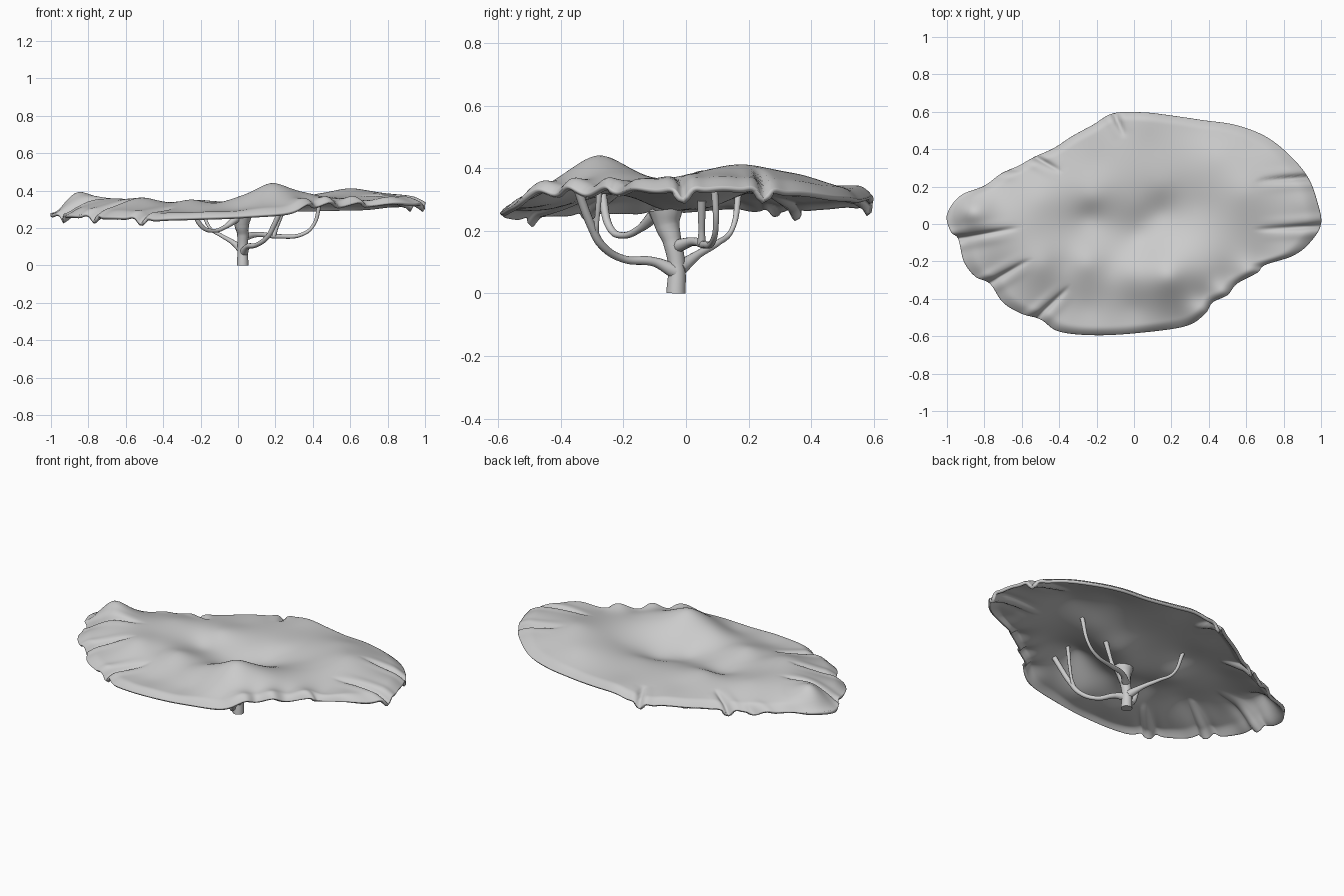
import bpy, bmesh, math
from mathutils import Vector

# Canopy rim: x, y, height
RIM = [(1, 0, .325), (.98, .12, .34), (.93, .25, .325), (.83, .37, .325), (.7, .47, .31),
       (.54, .53, .305), (.37, .555, .30), (.2, .58, .305), (.05, .597, .31), (-.11, .592, .28),
       (-.22, .53, .285), (-.33, .47, .28), (-.43, .405, .275), (-.53, .36, .265), (-.62, .31, .27),
       (-.71, .27, .27), (-.8, .205, .275), (-.93, .15, .285), (-1, .05, .28), (-.98, -.04, .27),
       (-.94, -.08, .265), (-.91, -.2, .27), (-.85, -.28, .265), (-.77, -.32, .26), (-.7, -.42, .26),
       (-.6, -.48, .255), (-.5, -.51, .245), (-.4, -.575, .25), (-.2, -.595, .255), (.05, -.58, .265),
       (.28, -.545, .285), (.38, -.48, .33), (.42, -.42, .315), (.5, -.38, .34), (.55, -.32, .315),
       (.66, -.26, .34), (.7, -.22, .32), (.85, -.17, .335), (.94, -.1, .33)]
# Canopy interior heights
HILLS = [(.18, -.28, .44), (.6, .17, .412), (.15, .06, .29), (.15, .2, .34), (-.25, .03, .295),
         (-.22, .14, .345), (.02, -.07, .285), (-.25, -.21, .352), (-.5, -.06, .35), (-.87, .07, .385),
         (-.5, .13, .35), (-.5, -.22, .36), (-.65, -.25, .325), (-.37, -.22, .335), (-.42, -.38, .30),
         (-.2, .33, .33), (.1, .42, .345), (.45, .36, .38), (.62, -.04, .37), (.4, -.24, .38),
         (.3, -.42, .36), (0, -.45, .305), (-.25, -.45, .285), (.85, .12, .38), (.35, .1, .345),
         (-.02, -.27, .36), (-.12, -.24, .335), (-.73, .1, .345), (-.8, -.15, .325), (.02, .1, .315)]
# Sharp radial creases: outer end, inner end
CREASES = [(-.95, -.08, -.62, -.02), (-.78, -.32, -.56, -.19), (-.53, -.51, -.35, -.34),
           (-.11, .6, -.05, .47), (-.55, .37, -.39, .28), (-.72, .3, -.6, .29),
           (.94, .25, .66, .23), (1, -.01, .66, -.03)]
KNOTS = [Vector(p) for p in RIM]
SITES = [Vector(p) for p in HILLS] + [Vector((x * .95, y * .95, z + .032)) for x, y, z in RIM]
BASE = .32


def rim_at(t):
    i, f = int(t), t - int(t)
    a, b, c, d = (KNOTS[(i + k) % len(KNOTS)] for k in (-1, 0, 1, 2))
    return .5 * (2 * b + (c - a) * f + (2 * a - 5 * b + 4 * c - d) * f * f
                 + (3 * b - a - 3 * c + d) * f ** 3)


def phi(x, y, s):
    return math.sqrt((x - s.x) ** 2 + (y - s.y) ** 2 + .004)


# Solve weights so the smooth canopy passes through every site
def solve():
    n = len(SITES)
    m = [[phi(a.x, a.y, b) for b in SITES] + [a.z - BASE] for a in SITES]
    for i in range(n):
        p = max(range(i, n), key=lambda r: abs(m[r][i]))
        m[i], m[p] = m[p], m[i]
        for r in range(i + 1, n):
            f = m[r][i] / m[i][i]
            m[r] = [u - f * v for u, v in zip(m[r], m[i])]
    w = [0] * n
    for i in reversed(range(n)):
        w[i] = (m[i][n] - sum(m[i][k] * w[k] for k in range(i + 1, n))) / m[i][i]
    return w


WEIGHTS = solve()


def height(x, y):
    return BASE + sum(w * phi(x, y, s) for w, s in zip(WEIGHTS, SITES))


def crease(x, y):
    drop = 0
    for ox, oy, ix, iy in CREASES:
        d = Vector((ox - ix, oy - iy))
        v = Vector((x - ix, y - iy))
        u = min(v.dot(d) / d.length_squared, 1)
        if u > 0:
            dist = abs(v.x * d.y - v.y * d.x) / d.length
            drop += .026 * u ** .6 * math.exp(-(dist / .014) ** 2)
            drop -= .01 * u * math.exp(-((dist - .04) / .025) ** 2)
    return drop


# Thin wavy canopy sheet
bm = bmesh.new()
N, R = len(RIM) * 12, 42
edge = [rim_at(k / 12) for k in range(N)]
centre = bm.verts.new((0, 0, height(0, 0)))
rings = []
for j in range(1, R + 1):
    s = 1 - (1 - j / R) ** 1.35
    ring = []
    for e in edge:
        x, y = e.x * s, e.y * s
        k = max(0, (s - .92) / .08) ** 2
        z = height(x, y) * (1 - k) + e.z * k - crease(x, y)
        ring.append(bm.verts.new((x, y, z)))
    rings.append(ring)
for i in range(N):
    n = (i + 1) % N
    bm.faces.new((centre, rings[0][i], rings[0][n]))
    for a, b in zip(rings, rings[1:]):
        bm.faces.new((a[i], b[i], b[n], a[n]))
mesh = bpy.data.meshes.new("canopy")
bm.to_mesh(mesh)
bm.free()
mesh.shade_smooth()
canopy = bpy.data.objects.new("canopy", mesh)
bpy.context.collection.objects.link(canopy)
solid = canopy.modifiers.new("thickness", "SOLIDIFY")
solid.thickness, solid.offset = .018, -1


# Tapered tubes for trunk and branches: x, y, z, radius
def limb(name, pts):
    cu = bpy.data.curves.new(name, "CURVE")
    cu.dimensions, cu.bevel_depth, cu.bevel_resolution = "3D", 1, 4
    cu.resolution_u, cu.use_fill_caps = 10, True
    pts = [list(p) for p in pts]
    pts[-1][2] = height(pts[-1][0], pts[-1][1]) - .016
    sp = cu.splines.new("BEZIER")
    sp.bezier_points.add(len(pts) - 1)
    for bp, (x, y, z, r) in zip(sp.bezier_points, pts):
        bp.co, bp.radius = (x, y, z), r
        bp.handle_left_type = bp.handle_right_type = "AUTO"
    ob = bpy.data.objects.new(name, cu)
    bpy.context.collection.objects.link(ob)


limb("trunk", [(.025, -.032, 0, .031), (.025, -.03, .09, .027), (.025, -.045, .17, .03),
               (.02, -.06, .22, .04), (.02, -.065, .27, .055)])
limb("branch_front", [(.03, -.035, .07, .024), (.05, -.1, .1, .015), (.1, -.2, .11, .012),
                      (.16, -.27, .155, .013), (.19, -.3, .21, .014), (.26, -.36, .3, .014)])
limb("branch_front_twig", [(.18, -.29, .19, .012), (.2, -.285, .23, .008), (.24, -.27, .33, .011)])
limb("branch_back_left", [(.025, -.02, .08, .024), (-.03, .04, .125, .013), (-.09, .1, .16, .01),
                          (-.15, .145, .2, .008), (-.2, .17, .3, .011)])
limb("branch_right", [(.03, -.03, .15, .022), (.1, .02, .165, .014), (.22, .06, .155, .012),
                      (.34, .085, .165, .01), (.4, .095, .21, .009), (.44, .09, .3, .012)])
limb("branch_right_twig", [(.19, .05, .158, .014), (.205, .05, .2, .01), (.24, .05, .3, .014)])
limb("branch_left_loop", [(-.01, -.1, .25, .022), (-.07, -.15, .205, .012), (-.13, -.2, .185, .01),
                          (-.19, -.24, .205, .012), (-.25, -.27, .3, .014)])
